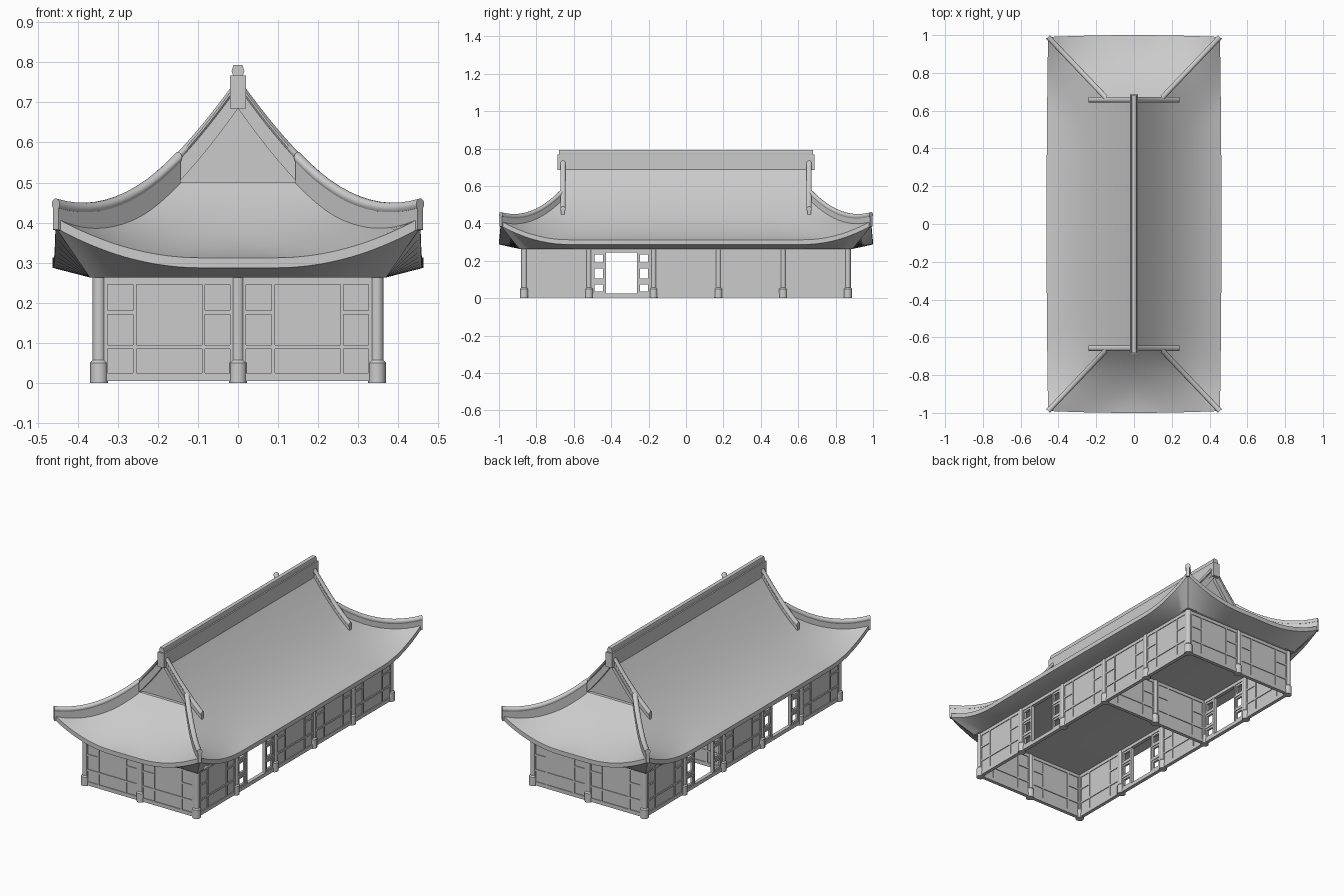
import bpy, bmesh, math
from mathutils import Vector, Matrix

cube = bpy.data.objects.get("Cube")
if cube:
    bpy.data.objects.remove(cube)

grey = bpy.data.materials.new("plain_grey")
grey.use_nodes = True
grey.diffuse_color = (0.6, 0.6, 0.6, 1)
grey.node_tree.nodes["Principled BSDF"].inputs["Base Color"].default_value = (0.6, 0.6, 0.6, 1)


def finish(name, bm, smooth=None):
    bmesh.ops.remove_doubles(bm, verts=bm.verts, dist=0.0003)
    bmesh.ops.recalc_face_normals(bm, faces=bm.faces)
    mesh = bpy.data.meshes.new(name)
    bm.to_mesh(mesh)
    bm.free()
    mesh.materials.append(grey)
    ob = bpy.data.objects.new(name, mesh)
    bpy.context.collection.objects.link(ob)
    if smooth:
        bpy.ops.object.select_all(action='DESELECT')
        ob.select_set(True)
        bpy.context.view_layer.objects.active = ob
        bpy.ops.object.shade_smooth_by_angle(angle=math.radians(smooth))
    return ob


def grid(bm, rows):
    """Skin rows of points with quads."""
    vs = [[bm.verts.new(p) for p in row] for row in rows]
    for a, b in zip(vs, vs[1:]):
        for i in range(len(a) - 1):
            bm.faces.new((a[i], a[i + 1], b[i + 1], b[i]))


def box(bm, lo, hi):
    lo, hi = Vector(lo), Vector(hi)
    m = Matrix.Translation((lo + hi) / 2) @ Matrix.Diagonal((*(hi - lo), 1))
    bmesh.ops.create_cube(bm, size=1, matrix=m)


def sweep(name, path, profile, side):
    """Upright (lateral, up) profile carried along a path."""
    bm = bmesh.new()
    rows = [[p + side * a + Vector((0, 0, b)) for a, b in profile + profile[:1]] for p in path]
    grid(bm, rows)
    for row in (rows[0], rows[-1]):
        bm.faces.new([bm.verts.new(p) for p in row[:-1]])
    return finish(name, bm, 40)


# ---- roof shape rules
GX, GY = 0.15, 0.67          # where the gable meets the hips
EX, EY = 0.455, 0.99         # eave corner
WALL_TOP = 0.263


def slope(x):
    return 0.715 - 1.42 * x + 1.175 * x * x


def hip_y(x):
    return GY + (x - GX) / (EX - GX) * (EY - GY)


def weight(x):
    return max(0, (x - GX) / (EX - GX)) ** 2


def lift(d):
    return 0.1 * max(0, 1 - d / 0.36) ** 2


def side_point(x, s, sx):
    ext = max(GY, hip_y(x))
    w = weight(x)
    z = slope(x) + w * lift(ext * (1 - abs(s)))
    return Vector((sx * (x + 0.008 * (1 - s * s) * w), s * ext, z))


def end_point(x, s, sy):
    w = weight(x)
    z = slope(max(x, GX)) - 0.028 * (1 - w) + w * lift(x * (1 - abs(s)))
    return Vector((s * x, sy * (hip_y(x) + 0.01 * (1 - s * s) * w), z))


S = [i / 24 - 1 for i in range(49)]
upper = [GX * i / 6 for i in range(7)]
lower = [GX + (EX - GX) * i / 12 for i in range(13)]
drop = Vector((0, 0, -0.025))

# ---- roof: slopes, eave rims, soffits, ceiling and gables in one shell
bm = bmesh.new()
for k in (-1, 1):
    rows = [[side_point(x, s, k) for s in S] for x in upper + lower[1:]]
    rows.append([p + drop for p in rows[-1]])
    rows.append([Vector((k * 0.37, s * 0.89, WALL_TOP)) for s in S])
    rows.append([Vector((0, s * 0.89, WALL_TOP)) for s in S])
    grid(bm, rows)
    rows = [[end_point(x, s, k) for s in S] for x in [0.13] + lower]
    rows.append([p + drop for p in rows[-1]])
    rows.append([Vector((s * 0.37, k * 0.89, WALL_TOP)) for s in S])
    grid(bm, rows)
    xs = [-x for x in reversed(upper[1:])] + upper
    edge = [(x, slope(abs(x))) for x in xs]
    grid(bm, [[Vector((x, k * GY, z)) for x, z in edge],
              [Vector((x, k * GY, z - 0.03)) for x, z in edge],
              [Vector((x, k * 0.652, z - 0.03)) for x, z in edge],
              [Vector((x, k * 0.652, 0.46)) for x, z in edge]])
finish("roof", bm, 35)

# ---- ridges: a thin upright band with a round tile on top
tile = [(-0.009, -0.03), (0.009, -0.03), (0.009, 0.024)]
tile += [(0.014 * math.cos(a), 0.034 + 0.014 * math.sin(a))
         for a in [math.radians(-45 + 30 * i) for i in range(10)]]
tile.append((-0.009, 0.024))
for k in (-1, 1):
    for sx in (-1, 1):
        tag = ("back" if k > 0 else "front") + ("_left" if sx > 0 else "_right")
        hip = [side_point(x, k, sx) for x in lower]
        sweep("hip_ridge_" + tag, hip, tile, Vector((EY - GY, -sx * k * (EX - GX), 0)).normalized())
        verge = [Vector((sx * x, k * 0.658, slope(x))) for x in [0.24 * i / 10 for i in range(11)]]
        sweep("verge_ridge_" + tag, verge, tile, Vector((0, 1, 0)))

# ---- main ridge beam with its cap
bm = bmesh.new()
box(bm, (-0.02, -0.687, 0.685), (0.02, 0.687, 0.767))
finish("ridge_beam", bm)
cap = [(-0.01, 0.76), (0.01, 0.76), (0.016, 0.778), (0.011, 0.793), (-0.011, 0.793), (-0.016, 0.778)]
sweep("ridge_cap", [Vector((0, -0.68, 0)), Vector((0, 0.68, 0))], cap, Vector((1, 0, 0)))

# ---- columns with thicker feet
CX = 0.347
BAY = 0.346
lines = [BAY * (i - 2.5) for i in range(6)]
spots = [(sx * CX, y) for sx in (-1, 1) for y in lines]
spots += [(0, lines[0]), (0, lines[3]), (0, lines[5])]
bm = bmesh.new()
rings = [(0, 0), (0.022, 0), (0.022, 0.05), (0.016, 0.057), (0.016, 0.27), (0, 0.27)]
for x, y in spots:
    grid(bm, [[Vector((x + r * math.cos(a), y + r * math.sin(a), z))
               for a in [math.tau * j / 16 for j in range(17)]] for r, z in rings])
finish("columns", bm, 40)

# ---- walls, built bay by bay
panels, rails = bmesh.new(), bmesh.new()
CELLS = ((0.025, 0.085), (0.095, 0.17), (0.18, 0.245))


def bay(start, along_y, door):
    def slab(bm, u0, u1, z0, z1, half):
        x, y = start
        if along_y:
            box(bm, (x - half, y + u0, z0), (x + half, y + u1, z1))
        else:
            box(bm, (x + u0, y - half, z0), (x + u1, y + half, z1))

    # sill, head and posts
    slab(rails, 0, BAY, 0.004, 0.025, 0.01)
    slab(rails, 0, BAY, 0.245, 0.264, 0.01)
    for u in (0.012, 0.084, 0.256, 0.326):
        slab(rails, u, u + 0.008, 0.02, 0.25, 0.01)
    # cross rails
    for z in (0.085, 0.17):
        slab(rails, 0.018, 0.086, z, z + 0.01, 0.01)
        slab(rails, 0.262, 0.328, z, z + 0.01, 0.01)
    if door:
        # open lattice squares either side of the doorway
        for u0, u1 in ((0.018, 0.086), (0.262, 0.328)):
            for z0, z1 in CELLS:
                slab(panels, u0, u0 + 0.011, z0, z1, 0.006)
                slab(panels, u1 - 0.011, u1, z0, z1, 0.006)
                slab(panels, u0, u1, z0, z0 + 0.011, 0.006)
                slab(panels, u0, u1, z1 - 0.011, z1, 0.006)
    else:
        slab(panels, 0, BAY, 0.01, 0.26, 0.006)
        slab(rails, 0.088, 0.26, 0.085, 0.095, 0.01)


for i, y in enumerate(lines[:-1]):
    bay((CX, y), True, i == 1)
    bay((-CX, y), True, i in (1, 3))
for y in (lines[0], lines[3], lines[5]):
    for x in (-BAY, 0):
        bay((x, y), False, False)
finish("wall_panels", panels)
finish("wall_rails", rails)
